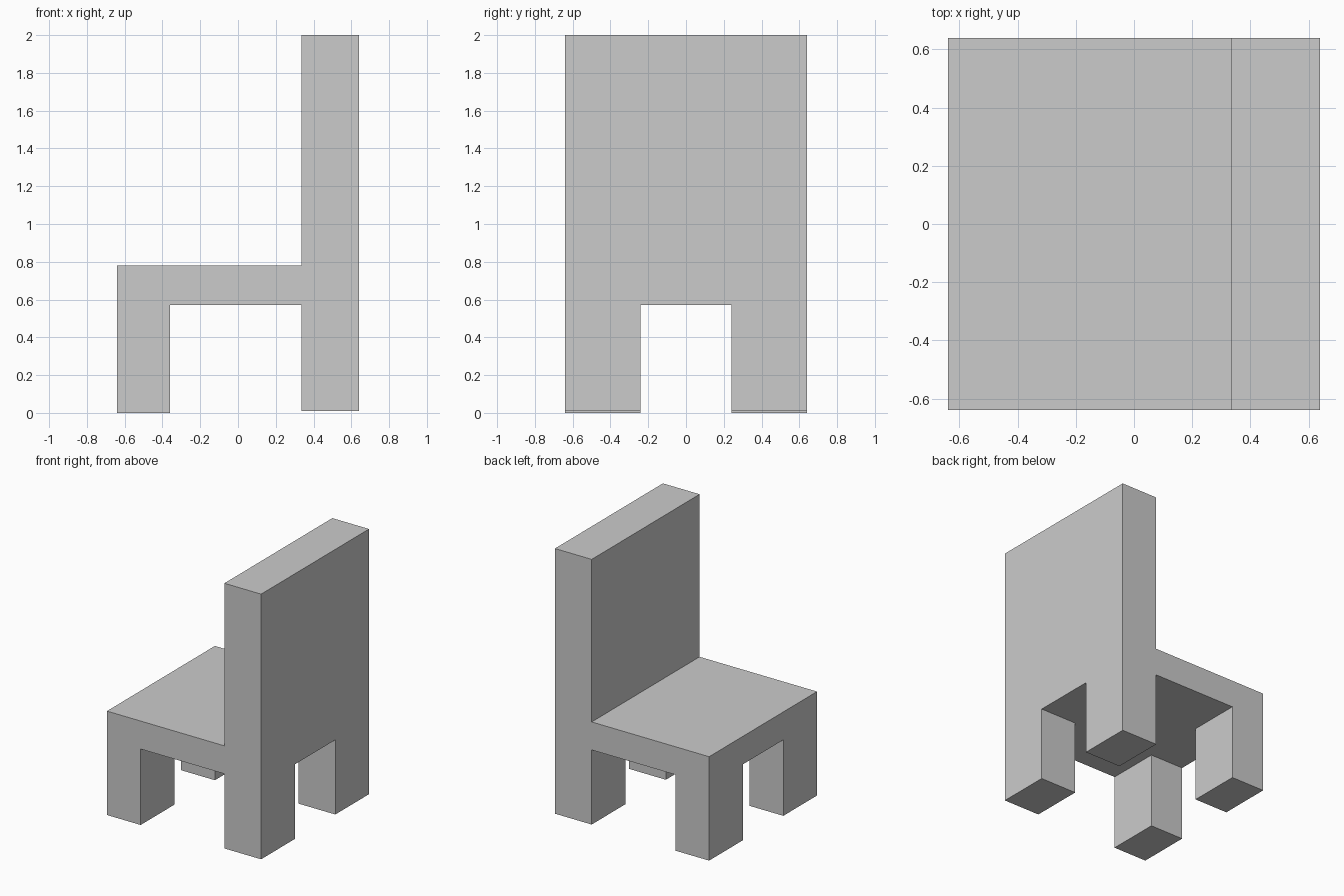
import bpy, bmesh
from mathutils import Matrix, Vector

if "Cube" in bpy.data.objects:
    bpy.data.objects.remove(bpy.data.objects["Cube"])

HALF = 0.64                       # half of the square footprint
SEAT_LOW, SEAT_TOP = 0.57, 0.78
BACK_TOP = 2.0
FRONT_LEG_X, BACK_X = -0.36, 0.335  # inner faces of front legs and of backrest
LEG_Y = 0.24                      # inner faces of the legs


def pull(bm, test, dz):
    """Extrude all horizontal faces that pass the test by dz."""
    bm.normal_update()
    up = 1 if dz > 0 else -1
    faces = [f for f in bm.faces
             if f.normal.z * up > 0.9 and test(f.calc_center_median())]
    out = bmesh.ops.extrude_face_region(bm, geom=faces)["geom"]
    verts = [g for g in out if isinstance(g, bmesh.types.BMVert)]
    bmesh.ops.translate(bm, verts=verts, vec=(0, 0, dz))


bm = bmesh.new()

# Seat slab, sliced along the lines of the legs and backrest
size = Matrix.Diagonal((2 * HALF, 2 * HALF, SEAT_TOP - SEAT_LOW, 1))
place = Matrix.Translation((0, 0, (SEAT_LOW + SEAT_TOP) / 2))
bmesh.ops.create_cube(bm, size=1, matrix=place @ size)
for point, normal in (((FRONT_LEG_X, 0, 0), (1, 0, 0)), ((BACK_X, 0, 0), (1, 0, 0)),
                      ((0, -LEG_Y, 0), (0, 1, 0)), ((0, LEG_Y, 0), (0, 1, 0))):
    bmesh.ops.bisect_plane(bm, geom=bm.verts[:] + bm.edges[:] + bm.faces[:],
                           plane_co=Vector(point), plane_no=Vector(normal))

# Front legs, slightly shorter back legs, and backrest
pull(bm, lambda c: c.x < FRONT_LEG_X and abs(c.y) > LEG_Y, -SEAT_LOW)
pull(bm, lambda c: c.x > BACK_X and abs(c.y) > LEG_Y, 0.01 - SEAT_LOW)
pull(bm, lambda c: c.x > BACK_X, BACK_TOP - SEAT_TOP)

# Merge the coplanar pieces into clean flat faces
bmesh.ops.dissolve_limit(bm, angle_limit=0.01, verts=bm.verts[:], edges=bm.edges[:])
bmesh.ops.recalc_face_normals(bm, faces=bm.faces[:])

mesh = bpy.data.meshes.new("chair")
bm.to_mesh(mesh)
bm.free()
bpy.context.collection.objects.link(bpy.data.objects.new("chair", mesh))
